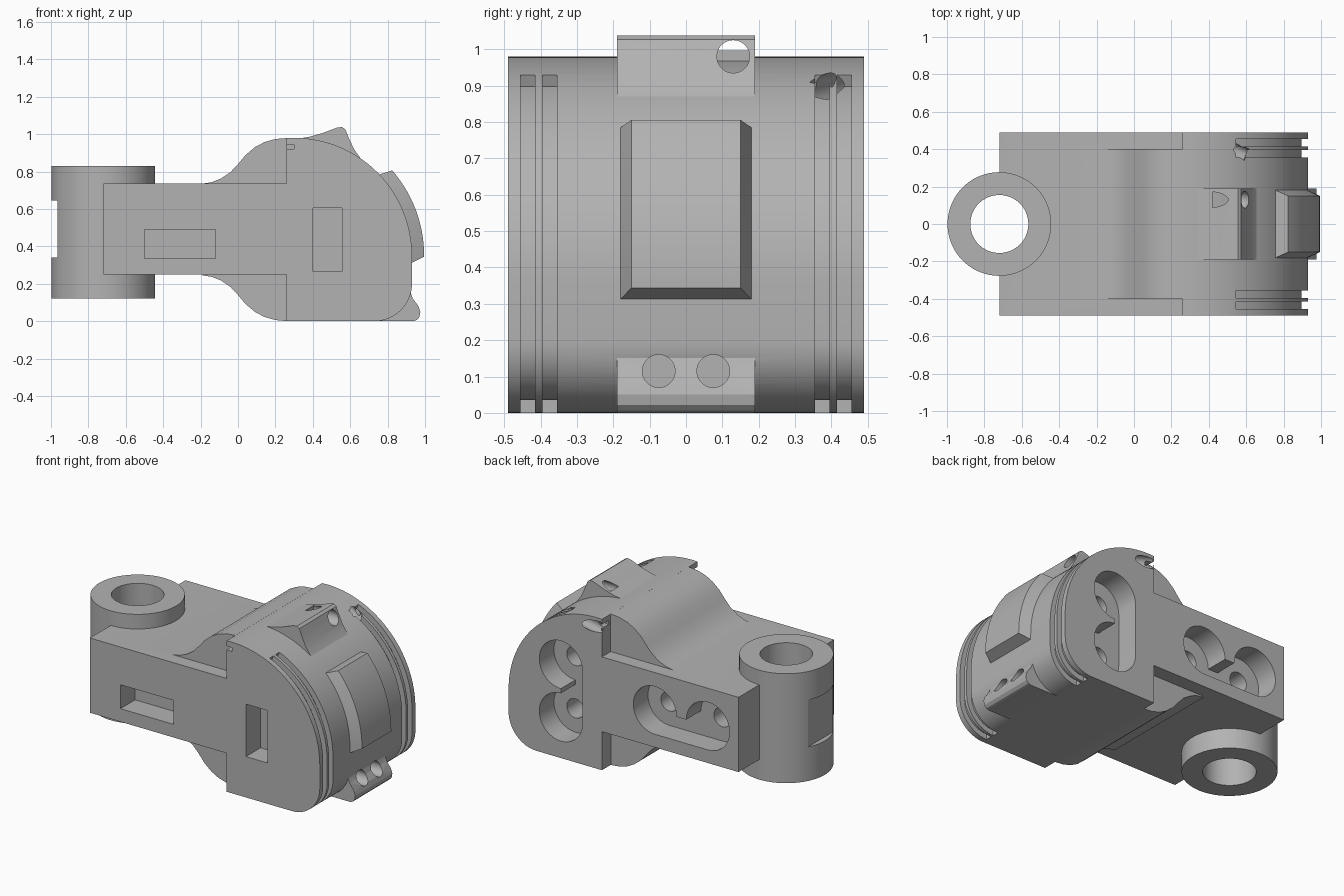
import bpy, bmesh, math
from mathutils import Vector

cube = bpy.data.objects.get("Cube")
if cube:
    bpy.data.objects.remove(cube)

metal = bpy.data.materials.new("plain_grey")
metal.use_nodes = True
GREY = (0.45, 0.45, 0.45, 1)
metal.diffuse_color = GREY
metal.node_tree.nodes["Principled BSDF"].inputs["Base Color"].default_value = GREY


def finish(name, bm):
    bmesh.ops.recalc_face_normals(bm, faces=bm.faces)
    mesh = bpy.data.meshes.new(name)
    bm.to_mesh(mesh)
    bm.free()
    mesh.materials.append(metal)
    ob = bpy.data.objects.new(name, mesh)
    bpy.context.collection.objects.link(ob)
    return ob


def prism(name, pts, y0, y1):
    """Extrude an x-z outline from y0 to y1."""
    bm = bmesh.new()
    face = bm.faces.new([bm.verts.new((x, y0, z)) for x, z in pts])
    out = bmesh.ops.extrude_face_region(bm, geom=[face])
    moved = [g for g in out["geom"] if isinstance(g, bmesh.types.BMVert)]
    bmesh.ops.translate(bm, verts=moved, vec=(0, y1 - y0, 0))
    return finish(name, bm)


def rod(name, a, b, r, sides=48):
    """Cylinder from point a to point b."""
    a, b = Vector(a), Vector(b)
    bm = bmesh.new()
    bmesh.ops.create_cone(bm, cap_ends=True, segments=sides, radius1=r, radius2=r, depth=(b - a).length)
    turn = (b - a).to_track_quat("Z", "Y").to_matrix().to_4x4()
    turn.translation = (a + b) / 2
    bm.transform(turn)
    return finish(name, bm)


def box(name, lo, hi):
    return prism(name, [(lo[0], lo[2]), (hi[0], lo[2]), (hi[0], hi[2]), (lo[0], hi[2])], lo[1], hi[1])


def arc(cx, cz, r, a0, a1, n=24):
    angles = [math.radians(a0 + (a1 - a0) * i / n) for i in range(n + 1)]
    return [(cx + r * math.cos(a), cz + r * math.sin(a)) for a in angles]


def combine(targets, tools, mode="DIFFERENCE"):
    """Apply tools to every target, then remove the tools."""
    for target in targets:
        for tool in tools:
            mod = target.modifiers.new("cut", "BOOLEAN")
            mod.operation, mod.object, mod.solver = mode, tool, "EXACT"
        graph = bpy.context.evaluated_depsgraph_get()
        mesh = bpy.data.meshes.new_from_object(target.evaluated_get(graph))
        target.modifiers.clear()
        target.data = mesh
    for tool in tools:
        bpy.data.objects.remove(tool)


def head_edge(offset, start):
    """Round nose of the head, from the top down to the base."""
    return arc(0.3, 0.35, 0.63 + offset, start, 0, 40) + arc(0.73, 0.2, 0.2 + offset, 0, -90, 16)


# Arm and side cheeks share one full-width outline
outline = [(-0.72, 0.25), (-0.72, 0.735), (0.26, 0.735)] + head_edge(0, 93.6) + [(0.26, 0), (0.26, 0.25)]
body = prism("body", outline, -0.49, 0.49)

# Flared shoulder between the cheeks
shoulder = [(-0.19, 0.735), (-0.14, 0.743), (-0.09, 0.763), (-0.04, 0.797), (0, 0.84), (0.04, 0.888),
            (0.09, 0.93), (0.14, 0.957), (0.2, 0.974), (0.26, 0.979), (0.35, 0.9)]
lower = [(x, 0.98 - z if x < 0.25 else max(0.0, 0.979 - z)) for x, z in reversed(shoulder)]
combine([body], [prism("flare", shoulder + lower, -0.4, 0.4)], "UNION")

# Nose horn and lower lug
horn = prism("top_horn", [(0.31, 0.975), (0.38, 0.985), (0.45, 1.005), (0.53, 1.035), (0.555, 1.038),
                          (0.573, 1.027), (0.59, 0.985), (0.62, 0.92), (0.67, 0.85), (0.74, 0.785),
                          (0.6, 0.75), (0.35, 0.9)], -0.19, 0.19)
lug = prism("lower_lug", [(0.915, 0.19), (0.92, 0.16), (0.935, 0.12), (0.965, 0.08), (0.975, 0.05),
                          (0.97, 0.022), (0.955, 0.006), (0.935, 0), (0.74, 0), (0.74, 0.19)], -0.19, 0.19)

# Curved nose pad with bevelled sides
bm = bmesh.new()
inner, outer = arc(0.3, 0.35, 0.61, 44.5, -4.5), arc(0.3, 0.35, 0.695, 41, -0.5)
rows = [[bm.verts.new((x, y, z)) for x, z in pts]
        for pts, y in ((inner, -0.19), (outer, -0.15), (outer, 0.15), (inner, 0.19))]
for k in range(4):
    p, q = rows[k], rows[(k + 1) % 4]
    for i in range(len(p) - 1):
        bm.faces.new((p[i], p[i + 1], q[i + 1], q[i]))
for end in (0, -1):
    bm.faces.new([row[end] for row in rows])
pad = finish("nose_pad", bm)

# Upright ring at the arm end
ring = rod("pivot_ring", (-0.72, 0, 0.12), (-0.72, 0, 0.83), 0.277, 96)
combine([body, ring], [rod("bore", (-0.72, 0, -0.1), (-0.72, 0, 1.1), 0.155, 64)])
combine([ring], [rod("upper_seat", (-0.72, 0, 0.8), (-0.72, 0, 0.9), 0.205, 64),
                 rod("lower_seat", (-0.72, 0, 0.05), (-0.72, 0, 0.15), 0.205, 64),
                 box("ring_flat", (-1.1, -0.3, 0.34), (-0.965, 0.3, 0.645))])

# Pockets, screw holes, grooves and cable passages on both sides
cuts = [rod("cross_tunnel", (0.215, -0.4005, 0.905), (0.215, 0.4005, 0.905), 0.055)]
for s in (-1, 1):
    face, floor, deep = s * 0.55, s * 0.34, s * 0.14
    for x, z in ((-0.5, 0.49), (-0.12, 0.49), (0.555, 0.605), (0.555, 0.265)):
        cuts.append(rod("counterbore", (x, face, z), (x, floor, z), 0.155))
        cuts.append(rod("screw_hole", (x, face, z), (x, deep, z), 0.062))
    y0, y1 = sorted((face, floor))
    cuts.append(box("arm_pocket", (-0.5, y0, 0.335), (-0.12, y1, 0.49)))
    cuts.append(box("head_pocket", (0.4, y0, 0.265), (0.555, y1, 0.605)))
    cuts.append(rod("end_hole", (-0.8, s * 0.43, 0.49), (-0.58, s * 0.43, 0.49), 0.035))
    for y in (0.435, 0.375):
        band = head_edge(0.03, 67) + head_edge(-0.035, 67)[::-1]
        cuts.append(prism("groove", band, s * y - 0.02, s * y + 0.02))
    cuts.append(rod("cable_hole", (0.27, s * 0.505, 0.925), (0.6, s * 0.37, 0.892), 0.036))
    y0, y1 = sorted((face, s * 0.42))
    cuts.append(box("cable_slot", (0.25, y0, 0.92), (0.3, y1, 0.945)))
combine([body], cuts)

# Holes through the horn and the lug
combine([horn], [rod("horn_hole", (0.42, 0.13, 0.98), (0.8, 0.13, 0.98), 0.045)])
combine([lug, body], [rod("lug_hole", (0.72, y, 0.115), (1.1, y, 0.115), 0.045) for y in (-0.075, 0.075)])

# Smooth the round faces and keep the edges crisp
parts = (body, horn, lug, pad, ring)
bpy.ops.object.select_all(action="DESELECT")
for ob in parts:
    ob.select_set(True)
bpy.context.view_layer.objects.active = body
bpy.ops.object.shade_smooth_by_angle(angle=math.radians(25))
